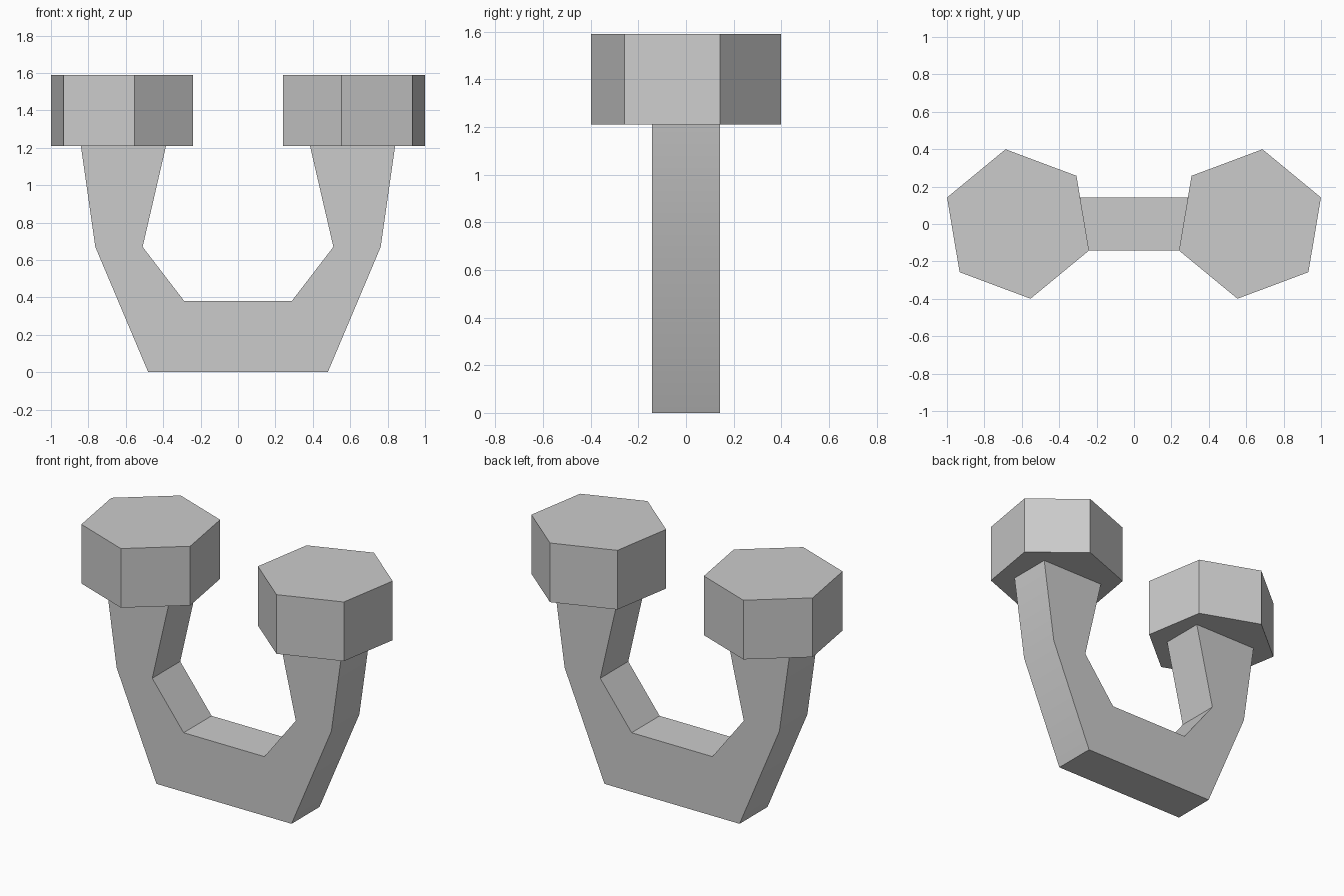
import bpy, bmesh, math
from mathutils import Matrix

cube = bpy.data.objects.get("Cube")
if cube:
    bpy.data.objects.remove(cube, do_unlink=True)

grey = bpy.data.materials.new("plain_grey")
grey.use_nodes = True
COLOUR = (0.6, 0.6, 0.6, 1)
grey.diffuse_color = COLOUR
grey.node_tree.nodes["Principled BSDF"].inputs["Base Color"].default_value = COLOUR


def prism(name, outline, direction):
    """Extrude a flat outline along a direction into a closed solid."""
    bm = bmesh.new()
    face = bm.faces.new([bm.verts.new(p) for p in outline])
    top = bmesh.ops.extrude_face_region(bm, geom=[face], use_keep_orig=True)
    moved = [g for g in top["geom"] if isinstance(g, bmesh.types.BMVert)]
    bmesh.ops.translate(bm, vec=direction, verts=moved)
    bmesh.ops.recalc_face_normals(bm, faces=bm.faces)
    mesh = bpy.data.meshes.new(name)
    bm.to_mesh(mesh)
    bm.free()
    mesh.materials.append(grey)
    obj = bpy.data.objects.new(name, mesh)
    bpy.context.collection.objects.link(obj)
    bpy.ops.object.select_all(action="DESELECT")
    obj.select_set(True)
    bpy.context.view_layer.objects.active = obj
    bpy.ops.object.shade_smooth_by_angle(angle=math.radians(30))
    return obj


# U-shaped bar: half profile mirrored across x, extruded front to back
DEPTH = 0.284
half = [(0.48, 0), (0.763, 0.67), (0.84, 1.21), (0.385, 1.21), (0.51, 0.67), (0.287, 0.38)]
profile = half + [(-x, z) for x, z in reversed(half)]
prism("curved_bar", [(x, -DEPTH / 2, z) for x, z in profile], (0, DEPTH, 0))

# Hexagonal end caps, mirrored left and right
RADIUS, CENTRE, TURN = 0.405, 0.62, math.radians(20.5)
for name, side in (("left_cap", 1), ("right_cap", -1)):
    angles = [TURN + i * math.tau / 6 for i in range(6)]
    ring = [(side * (CENTRE + RADIUS * math.cos(a)), RADIUS * math.sin(a), 1.21) for a in angles]
    prism(name, ring, (0, 0, 0.38))
